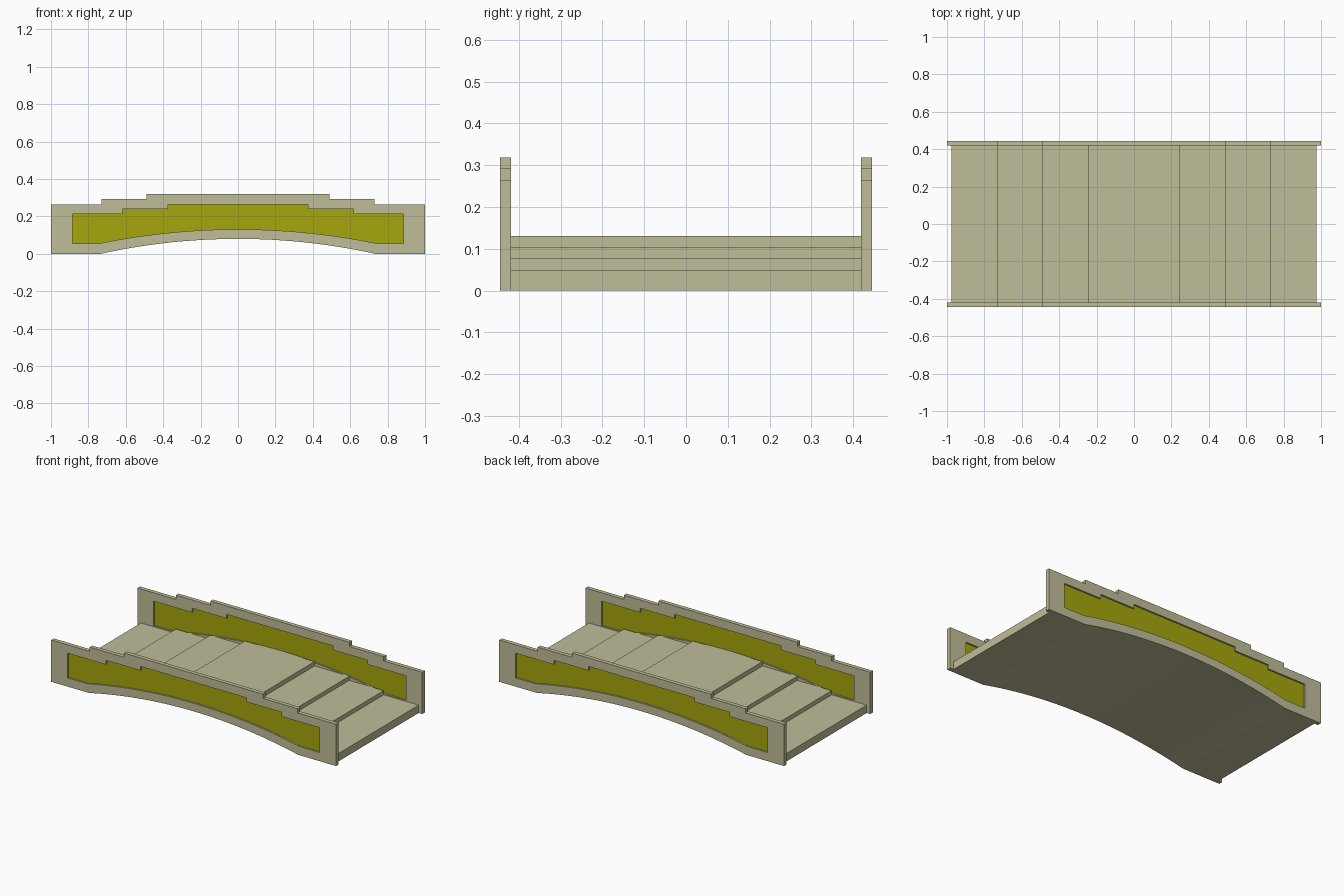
import bpy, bmesh, math

if "Cube" in bpy.data.objects:
    bpy.data.objects.remove(bpy.data.objects["Cube"])

HALF_WIDTH = 0.445
WALL = 0.026


def material(name, color):
    m = bpy.data.materials.new(name)
    m.diffuse_color = color
    m.use_nodes = True
    m.node_tree.nodes["Principled BSDF"].inputs["Base Color"].default_value = m.diffuse_color
    return m


stone = material("pale_stone", (0.53, 0.51, 0.32, 1))
olive = material("olive_panel", (0.38, 0.38, 0.004, 1))


def arch(half, base, crown, n=24):
    """Circular arc from left to right springing point."""
    rise = crown - base
    r = (half * half + rise * rise) / (2 * rise)
    a = math.asin(half / r)
    return [(r * math.sin(-a + 2 * a * i / n),
             crown - r + r * math.cos(-a + 2 * a * i / n)) for i in range(n + 1)]


def outline(end, base, arc, steps):
    """Closed profile: arched underside, mirrored steps on top."""
    right = []
    for i, (x, z) in enumerate(steps):
        right.append((x, z))
        if i + 1 < len(steps):
            right.append((steps[i + 1][0], z))
    left = [(-x, z) for x, z in reversed(right)]
    return [(-end, base)] + arc + [(end, base)] + right + left


def extrude(name, outlines, y, thickness, mat):
    """Solid from a filled profile (extra outlines become holes)."""
    cu = bpy.data.curves.new(name, 'CURVE')
    cu.dimensions = '2D'
    cu.fill_mode = 'BOTH'
    cu.extrude = thickness / 2
    for pts in outlines:
        s = cu.splines.new('POLY')
        s.points.add(len(pts) - 1)
        for p, (x, z) in zip(s.points, pts):
            p.co = (x, z, 0, 1)
        s.use_cyclic_u = True
    ob = bpy.data.objects.new(name, cu)
    bpy.context.collection.objects.link(ob)
    ob.rotation_euler.x = math.pi / 2
    ob.location.y = y
    bpy.ops.object.select_all(action='DESELECT')
    ob.select_set(True)
    bpy.context.view_layer.objects.active = ob
    bpy.ops.object.convert(target='MESH')
    ob = bpy.context.view_layer.objects.active
    bm = bmesh.new()
    bm.from_mesh(ob.data)
    bmesh.ops.remove_doubles(bm, verts=bm.verts, dist=1e-5)
    bmesh.ops.recalc_face_normals(bm, faces=bm.faces)
    bm.to_mesh(ob.data)
    bm.free()
    ob.data.materials.clear()
    ob.data.materials.append(mat)
    bpy.ops.object.shade_smooth_by_angle(angle=math.radians(8))
    return ob


under = arch(0.735, 0.0, 0.08)
wall = outline(1.0, 0.0, under, [(1.0, 0.265), (0.73, 0.292), (0.488, 0.319)])
opening = outline(0.885, 0.055, arch(0.745, 0.055, 0.131),
                  [(0.885, 0.212), (0.617, 0.239), (0.373, 0.265)])
deck = outline(0.975, 0.0, under,
               [(0.975, 0.05), (0.73, 0.077), (0.488, 0.103), (0.244, 0.131)])

# Stepped walkway
extrude("deck", [deck], 0, 2 * (HALF_WIDTH - WALL), stone)

# Side walls with recessed coloured panels
for side, sign in (("front", -1), ("back", 1)):
    y = sign * (HALF_WIDTH - WALL / 2)
    extrude(side + "_parapet", [wall, opening], y, WALL, stone)
    extrude(side + "_panel", [opening], y, 0.006, olive)
